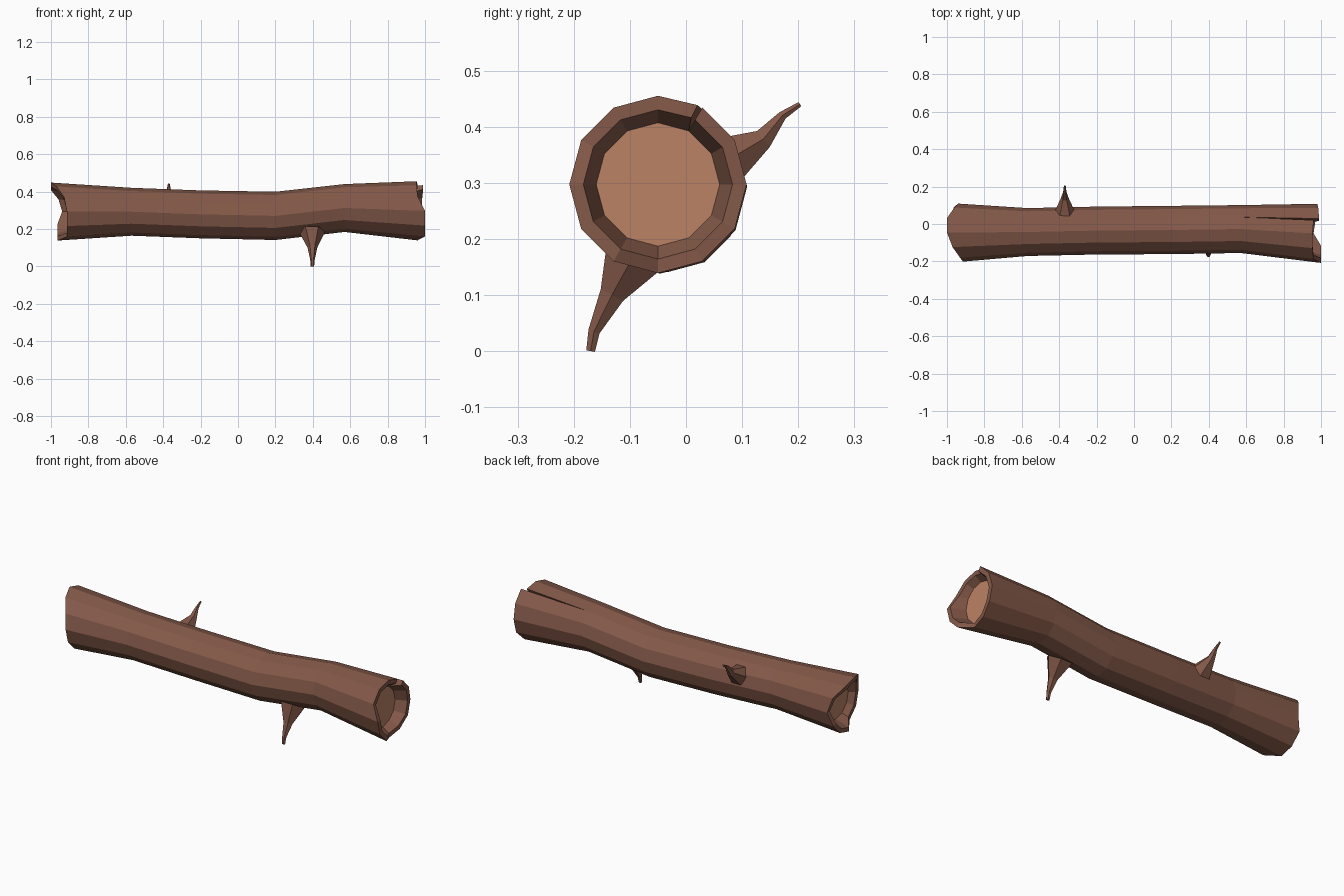
import bpy, bmesh, math
from mathutils import Vector

if "Cube" in bpy.data.objects:
    bpy.data.objects.remove(bpy.data.objects["Cube"])


def material(name, rgb):
    m = bpy.data.materials.new(name)
    m.diffuse_color = (*rgb, 1)
    m.use_nodes = True
    m.node_tree.nodes["Principled BSDF"].inputs["Base Color"].default_value = m.diffuse_color
    return m


bark = material("bark_brown", (0.23, 0.10, 0.066))
wood = material("cut_wood_tan", (0.50, 0.225, 0.13))


def finish(bm, name, mats):
    bmesh.ops.remove_doubles(bm, verts=bm.verts, dist=1e-5)
    bmesh.ops.recalc_face_normals(bm, faces=bm.faces)
    me = bpy.data.meshes.new(name)
    bm.to_mesh(me)
    bm.free()
    for m in mats:
        me.materials.append(m)
    ob = bpy.data.objects.new(name, me)
    bpy.context.collection.objects.link(ob)
    return ob


# Log: 12-sided shell with broken hollow ends and a split along one seam
SIDES = 12
# broken edge x, going round from just behind the top (+y side first)
left_x = [-1, -.96, -.94, -.965, -.965, -.965, -.915, -.915, -.915, -.93, -.97, -1, -1]
right_x = [.99, .985, .98, .98, .97, .96, 1, 1, 1, .96, .955, .955, .96]
CL, CR = (-.046, .293), (-.05, .297)
rows_spec = [                      # x (or list), (y, z) centre, radius, split
    ([-.885] * 13, CL, .108, 0),
    (left_x, CL, .132, 0),
    (left_x, CL, .155, 0),
    ([-.57] * 13, (-.043, .292), .128, 0),
    ([-.20] * 13, (-.035, .278), .128, 0),
    ([.20] * 13, (-.032, .270), .129, 0),
    ([.57] * 13, (-.027, .312), .128, 0),
    (right_x, CR, .158, .06),
    (right_x, CR, .133, .06),
    ([.92] * 13, CR, .110, 0),
]
bm = bmesh.new()
rows = []
for xs, (cy, cz), r, split in rows_spec:
    row = []
    for j in range(SIDES + 1):
        a = (j + 1) * math.tau / SIDES - (split if j == SIDES else 0)
        row.append(bm.verts.new((xs[j], cy + r * math.sin(a), cz + r * math.cos(a))))
    rows.append(row)
for A, B in zip(rows, rows[1:]):
    for j in range(SIDES):
        bm.faces.new((A[j], A[j + 1], B[j + 1], B[j]))
# side walls of the split
for j in (0, SIDES):
    bm.faces.new([rows[i][j] for i in (6, 7, 8, 9)])
# end grain discs
bmesh.ops.remove_doubles(bm, verts=rows[0] + rows[-1] + rows[6], dist=1e-5)
for end in (rows[0], rows[-1]):
    ring = [v for v in end if v.is_valid]
    bm.faces.new(ring[:SIDES]).material_index = 1
finish(bm, "log", [bark, wood])


# Broken twigs: tapered bent stubs flaring into the log
def twig(name, path, sides=5):
    bm = bmesh.new()
    pts = [Vector(p[:3]) for p in path]
    rings = []
    for i, p in enumerate(pts):
        d = (pts[min(i + 1, len(pts) - 1)] - pts[max(i - 1, 0)]).normalized()
        u = Vector((1, 0, 0))
        v = d.cross(u).normalized()
        r = path[i][3]
        rings.append([bm.verts.new(p + r * (u * math.cos(k * math.tau / sides)
                                            + v * math.sin(k * math.tau / sides)))
                      for k in range(sides)])
    for A, B in zip(rings, rings[1:]):
        for k in range(sides):
            n = (k + 1) % sides
            bm.faces.new((A[k], A[n], B[n], B[k]))
    bm.faces.new(rings[0])
    bm.faces.new(rings[-1])
    finish(bm, name, [bark])


twig("lower_twig", [(.395, -.085, .185, .07), (.398, -.132, .10, .026),
                    (.398, -.164, .035, .012), (.398, -.170, .0, .009)], 6)
twig("upper_twig", [(-.37, .065, .335, .055), (-.37, .138, .378, .021),
                    (-.37, .172, .420, .009), (-.37, .203, .440, .005)], 6)
